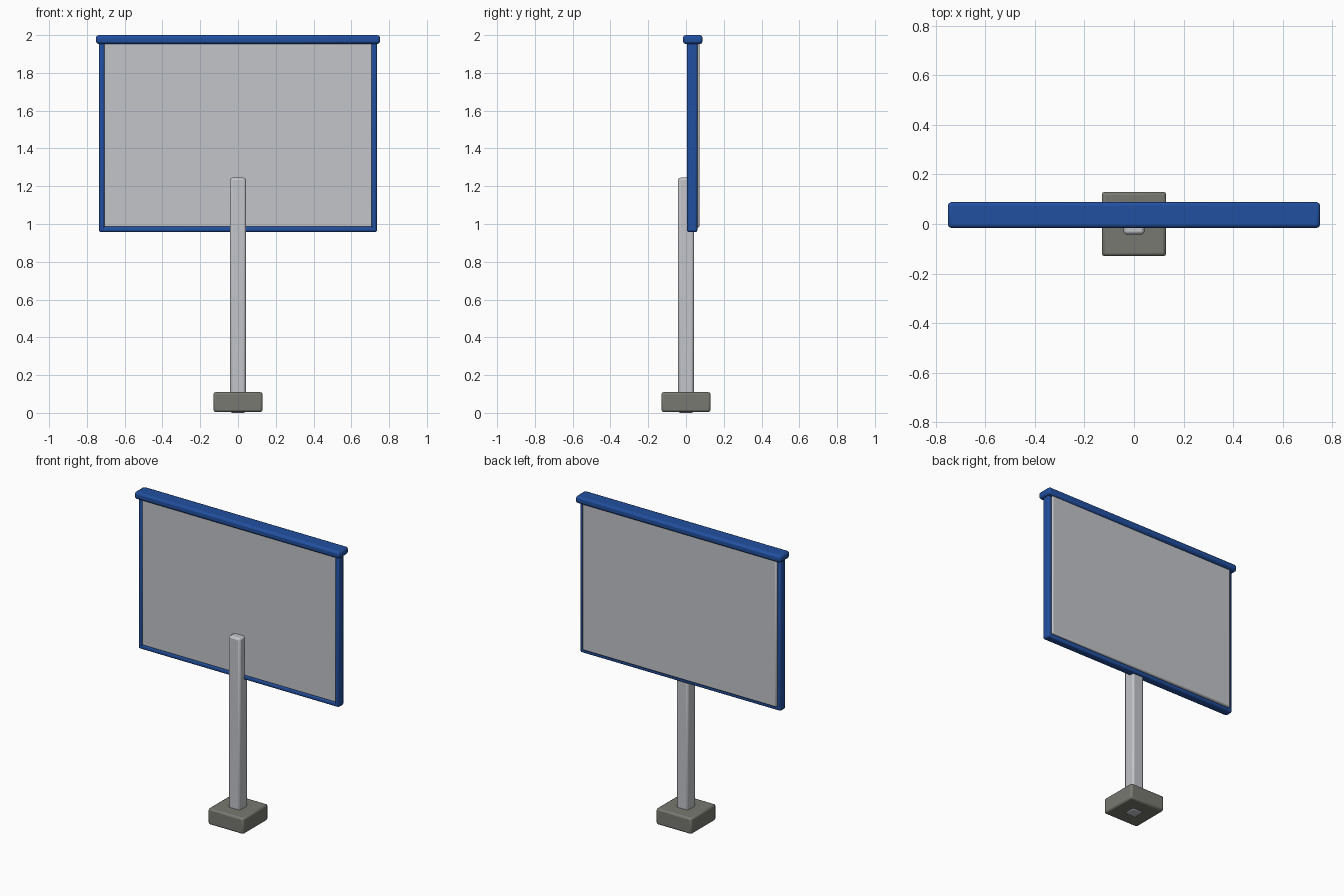
import bpy

cube = bpy.data.objects.get("Cube")
if cube:
    bpy.data.objects.remove(cube, do_unlink=True)


def material(name, rgb):
    mat = bpy.data.materials.new(name)
    mat.use_nodes = True
    mat.diffuse_color = (*rgb, 1)
    mat.node_tree.nodes["Principled BSDF"].inputs["Base Color"].default_value = (*rgb, 1)
    return mat


def rounded_box(name, low, high, bevel, mat):
    """Box between two corners with softly rounded edges."""
    centre = [(a + b) / 2 for a, b in zip(low, high)]
    bpy.ops.mesh.primitive_cube_add(size=1, location=centre)
    obj = bpy.context.object
    obj.name = name
    obj.scale = [b - a for a, b in zip(low, high)]
    bpy.ops.object.transform_apply(location=False, rotation=False, scale=True)
    mod = obj.modifiers.new("rounded_edges", "BEVEL")
    mod.width = bevel
    mod.segments = 2
    obj.data.materials.append(mat)
    bpy.ops.object.shade_smooth_by_angle()
    return obj


blue = material("blue_paint", (0.016, 0.08, 0.352))
grey = material("light_grey_metal", (0.54, 0.555, 0.585))
stone = material("concrete", (0.188, 0.19, 0.165))

# Footing and post
rounded_box("base", (-0.13, -0.13, 0.004), (0.13, 0.13, 0.11), 0.012, stone)
rounded_box("post", (-0.042, -0.042, 0), (0.042, 0.042, 1.245), 0.012, grey)

# Board, standing slightly proud of the frame at the back
rounded_box("panel", (-0.712, 0.01, 0.982), (0.712, 0.072, 1.97), 0.008, grey)

# Frame rails
for side, x in (("right", -0.721), ("left", 0.721)):
    rounded_box(side + "_rail", (x - 0.015, 0.005, 0.957), (x + 0.015, 0.06, 1.97), 0.01, blue)
rounded_box("bottom_rail", (-0.736, 0.005, 0.957), (0.736, 0.06, 0.987), 0.01, blue)

# Overhanging top cap
rounded_box("top_cap", (-0.752, -0.016, 1.953), (0.752, 0.088, 2), 0.014, blue)
